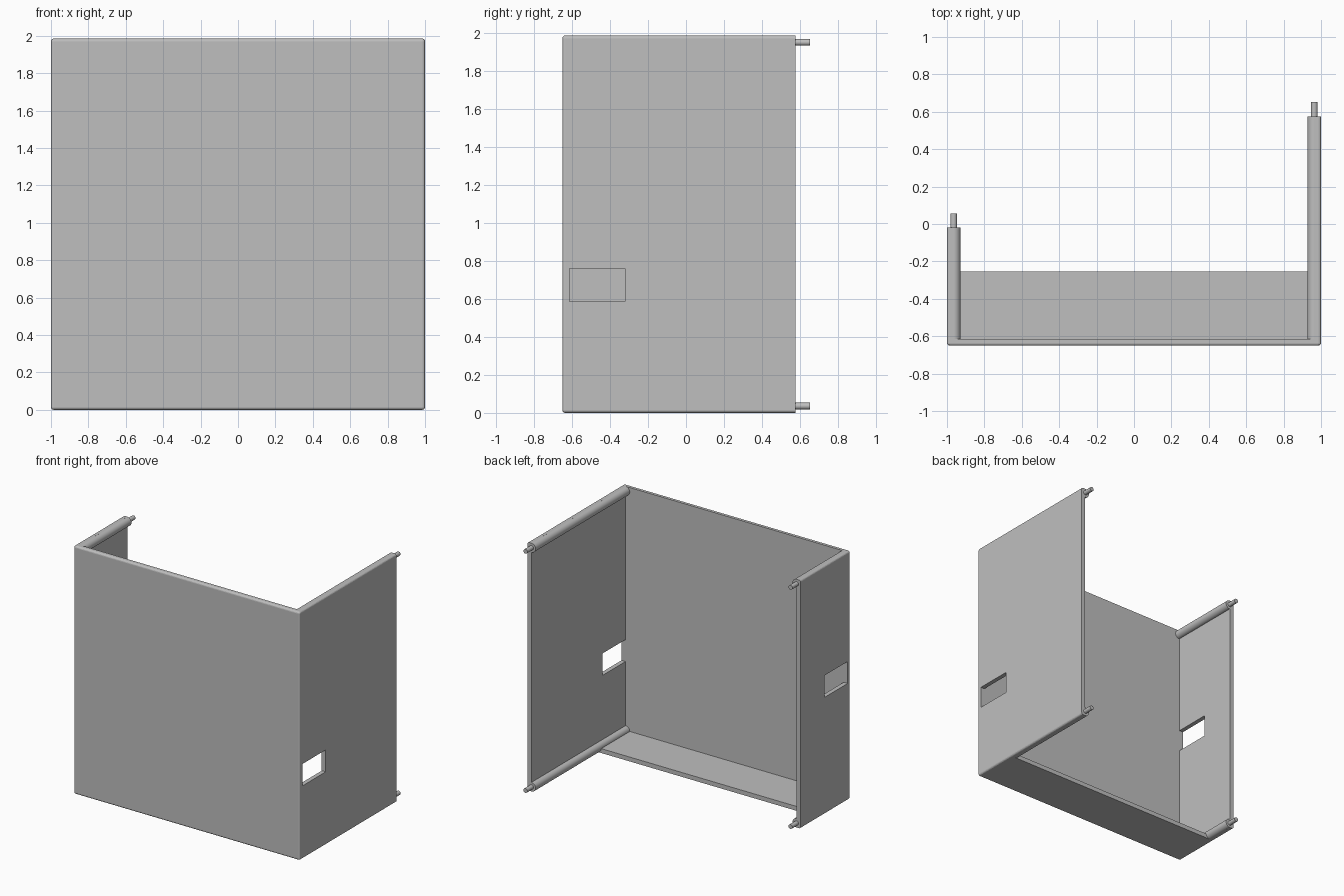
import bpy
import bmesh
import math

old = bpy.data.objects.get("Cube")
if old:
    bpy.data.objects.remove(old, do_unlink=True)

WIDTH, HEIGHT, FRONT = 1.0, 1.985, -0.65
WALL = 0.035          # sheet thickness
ROLL = 0.036          # radius of the rolled wall edges
LEFT_END, RIGHT_END = 0.575, -0.02
FLOOR_END = -0.255

grey = bpy.data.materials.new("plain grey")
grey.use_nodes = True
colour = (0.52, 0.52, 0.52, 1)
grey.diffuse_color = colour
grey.node_tree.nodes["Principled BSDF"].inputs["Base Color"].default_value = colour


def add_box(name, low, high):
    """Box spanning two opposite corners."""
    bm = bmesh.new()
    bmesh.ops.create_cube(bm, size=1)
    for v in bm.verts:
        v.co = [h if c > 0 else l for c, l, h in zip(v.co, low, high)]
    mesh = bpy.data.meshes.new(name)
    bm.to_mesh(mesh)
    bm.free()
    obj = bpy.data.objects.new(name, mesh)
    bpy.context.collection.objects.link(obj)
    mesh.materials.append(grey)
    return obj


def cut(target, low, high):
    """Subtract a box from the target and remove the cutter."""
    cutter = add_box("cutter", low, high)
    cutter.hide_render = True
    mod = target.modifiers.new("cut", "BOOLEAN")
    mod.operation = "DIFFERENCE"
    mod.solver = "EXACT"
    mod.object = cutter
    bpy.context.view_layer.objects.active = target
    bpy.ops.object.modifier_apply(modifier=mod.name)
    bpy.data.objects.remove(cutter, do_unlink=True)


def add_rod(name, x, z, y0, y1, radius):
    """Round rod lying along y."""
    bpy.ops.mesh.primitive_cylinder_add(
        vertices=32, radius=radius, depth=y1 - y0,
        location=(x, (y0 + y1) / 2, z), rotation=(math.pi / 2, 0, 0))
    rod = bpy.context.object
    rod.name = name
    rod.data.materials.append(grey)
    bpy.ops.object.shade_smooth_by_angle()


# Shell: block with rounded outer edges, square at the open back
shell = add_box("wall_shell", (-WIDTH, FRONT, 0), (WIDTH, LEFT_END, HEIGHT))
bm = bmesh.new()
bm.from_mesh(shell.data)
rounded = [e for e in bm.edges if not all(v.co.y > 0 for v in e.verts)]
bmesh.ops.bevel(bm, geom=rounded, offset=0.015, segments=4,
                profile=0.5, affect="EDGES")
bm.to_mesh(shell.data)
bm.free()

# Hollow it above the floor, open it behind the floor, shorten the right wall
inner = WIDTH - WALL
cut(shell, (-inner, FRONT + WALL, WALL), (inner, 1, 3))
cut(shell, (-inner, FLOOR_END, -1), (inner, 1, 3))
cut(shell, (-2, RIGHT_END, -1), (-0.5, 1, 3))

# One slot in each side wall, at different heights
cut(shell, (0.9, -0.614, 0.585), (1.1, -0.32, 0.76))
cut(shell, (-1.1, -0.614, 0.935), (-0.9, -0.32, 1.11))

# Rolled edges with hinge pins on both side walls
for side, sign, end in (("left", 1, LEFT_END), ("right", -1, RIGHT_END)):
    for level, z in (("bottom", ROLL), ("top", HEIGHT - ROLL)):
        x = sign * (WIDTH - ROLL)
        add_rod(f"{side}_{level}_rolled_edge", x, z, FRONT + 0.02, end, ROLL)
        add_rod(f"{side}_{level}_pin", x, z, end - 0.05, end + 0.077, 0.0175)
